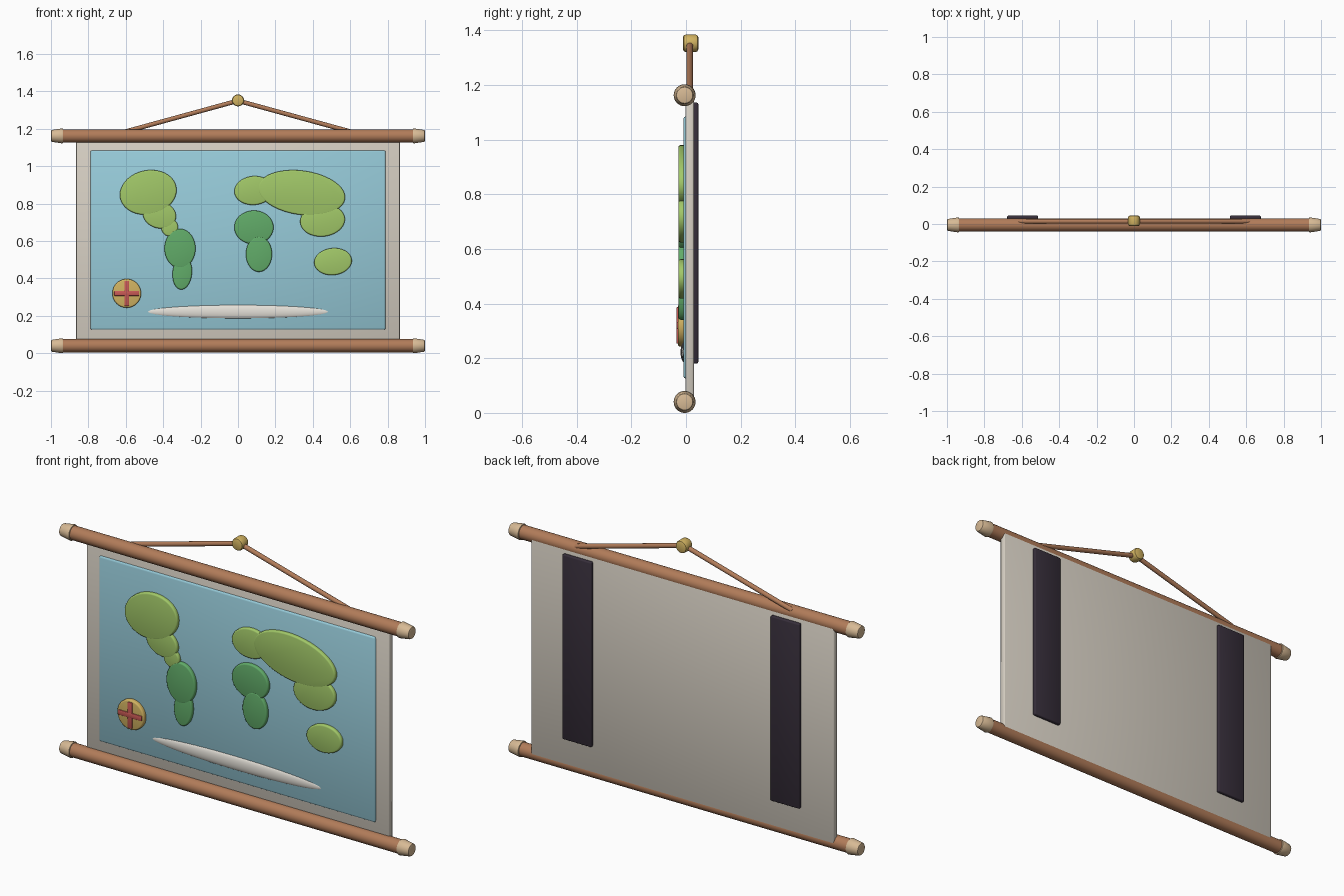
import bpy
import math
from mathutils import Vector

cube = bpy.data.objects.get("Cube")
if cube:
    bpy.data.objects.remove(cube, do_unlink=True)


def make_mat(name, r, g, b):
    m = bpy.data.materials.new(name)
    m.use_nodes = True
    m.diffuse_color = (r, g, b, 1)
    m.node_tree.nodes["Principled BSDF"].inputs["Base Color"].default_value = (r, g, b, 1)
    return m


wood = make_mat("brown wood", 0.44, 0.20, 0.10)
pale_wood = make_mat("pale wood", 0.68, 0.49, 0.30)
paper = make_mat("paper", 0.68, 0.63, 0.55)
sea = make_mat("sea blue", 0.31, 0.60, 0.70)
light_green = make_mat("light green", 0.36, 0.58, 0.14)
dark_green = make_mat("dark green", 0.12, 0.41, 0.14)
gold = make_mat("gold", 0.64, 0.45, 0.12)
red = make_mat("red", 0.58, 0.10, 0.09)
charcoal = make_mat("dark strap", 0.037, 0.027, 0.042)
ice = make_mat("ice white", 0.78, 0.75, 0.69)


def finish(name, mat, bevel=0.0, segments=2, angle=None):
    """Name, colour, bevel and shade the active object."""
    ob = bpy.context.object
    ob.name = name
    ob.data.materials.append(mat)
    bpy.ops.object.transform_apply(location=False, rotation=True, scale=True)
    if bevel:
        mod = ob.modifiers.new("Bevel", "BEVEL")
        mod.width = bevel
        mod.segments = segments
        mod.limit_method = "ANGLE"
        mod.angle_limit = math.radians(40)
        bpy.ops.object.modifier_apply(modifier=mod.name)
    if angle:
        bpy.ops.object.shade_smooth_by_angle(angle=math.radians(angle))
    else:
        bpy.ops.object.shade_smooth()
    return ob


def box(name, mat, lo, hi, bevel):
    lo, hi = Vector(lo), Vector(hi)
    bpy.ops.mesh.primitive_cube_add(size=1, location=(lo + hi) / 2)
    bpy.context.object.scale = hi - lo
    return finish(name, mat, bevel)


def rod(name, mat, a, b, r1, r2, bevel=0.0, sides=32):
    """Round bar, or tapered bar, from point a to point b."""
    a, b = Vector(a), Vector(b)
    bpy.ops.mesh.primitive_cone_add(vertices=sides, radius1=r1, radius2=r2,
                                    depth=(b - a).length, location=(a + b) / 2)
    bpy.context.object.rotation_euler = (b - a).to_track_quat("Z", "Y").to_euler()
    return finish(name, mat, bevel, 2, 35)


def disc(name, mat, x, z, rx, rz, tilt=0, front=-0.028):
    """Flat oval plate on the sheet, its long axis turned by tilt degrees."""
    back = 0.005
    bpy.ops.mesh.primitive_cylinder_add(vertices=40, radius=1, depth=1)
    ob = bpy.context.object
    ob.scale = (rx, rz, back - front)
    ob.rotation_euler = (math.pi / 2, math.radians(-tilt), 0)
    ob.location = (x, (front + back) / 2, z)
    return finish(name, mat, 0.008, 3, 40)


# Sheet, printed sea panel and back straps
box("paper_sheet", paper, (-0.865, -0.002, 0.04), (0.865, 0.029, 1.16), 0.006)
box("sea_panel", sea, (-0.79, -0.01, 0.125), (0.79, 0.012, 1.085), 0.01)
for side, s in (("left", 1), ("right", -1)):
    box(side + "_back_strap", charcoal, (s * 0.595 - 0.083, 0.02, 0.18),
        (s * 0.595 + 0.083, 0.045, 1.135), 0.006)

# Rods with tapered end caps
for level, z in (("bottom", 0.04), ("top", 1.162)):
    rod(level + "_rod", wood, (-0.95, -0.005, z), (0.95, -0.005, z), 0.035, 0.035)
    for side, s in (("left", 1), ("right", -1)):
        rod(f"{level}_{side}_cap", pale_wood, (s * 0.935, -0.005, z),
            (s, -0.005, z), 0.041, 0.031, 0.006)

# Hanging cord and knob
for side, s in (("left", 1), ("right", -1)):
    rod(side + "_cord", wood, (s * 0.62, 0.014, 1.18), (0, 0.014, 1.35),
        0.012, 0.012, 0, 16)
rod("hanging_knob", gold, (0, -0.011, 1.352), (0, 0.045, 1.352), 0.032, 0.032, 0.01, 24)

# Land masses: colour, centre, radii, tilt
lands = [
    ("northwest_land", light_green, -0.48, 0.86, 0.153, 0.118, 12),
    ("isthmus_upper", light_green, -0.42, 0.74, 0.09, 0.072, -15),
    ("isthmus_lower", light_green, -0.365, 0.672, 0.045, 0.047, 0),
    ("southwest_land", dark_green, -0.31, 0.56, 0.083, 0.105, 0),
    ("southwest_tip", dark_green, -0.298, 0.43, 0.052, 0.09, -5),
    ("north_land", light_green, 0.085, 0.87, 0.105, 0.077, 5),
    ("northeast_land", light_green, 0.34, 0.858, 0.235, 0.118, -8),
    ("east_land", light_green, 0.452, 0.71, 0.12, 0.086, 6),
    ("central_land", dark_green, 0.085, 0.673, 0.105, 0.09, 0),
    ("central_tip", dark_green, 0.112, 0.53, 0.07, 0.095, 0),
    ("southeast_island", light_green, 0.508, 0.49, 0.101, 0.072, 6),
]
for i, (name, mat, *shape) in enumerate(lands):
    disc(name, mat, *shape, front=-0.028 + 0.0006 * (i % 3))

# Polar ice strip
bpy.ops.mesh.primitive_uv_sphere_add(segments=32, ring_count=16, radius=1,
                                     location=(0, -0.006, 0.222))
bpy.context.object.scale = (0.505, 0.014, 0.037)
finish("polar_ice", ice)

# Compass badge with cross
disc("compass_disc", gold, -0.595, 0.32, 0.077, 0.077, 0, -0.03)
for name, dx, dz, front in (("compass_bar_across", 0.067, 0.013, -0.035),
                            ("compass_bar_upright", 0.013, 0.067, -0.0345)):
    box(name, red, (-0.595 - dx, front, 0.32 - dz), (-0.595 + dx, -0.027, 0.32 + dz), 0.003)
